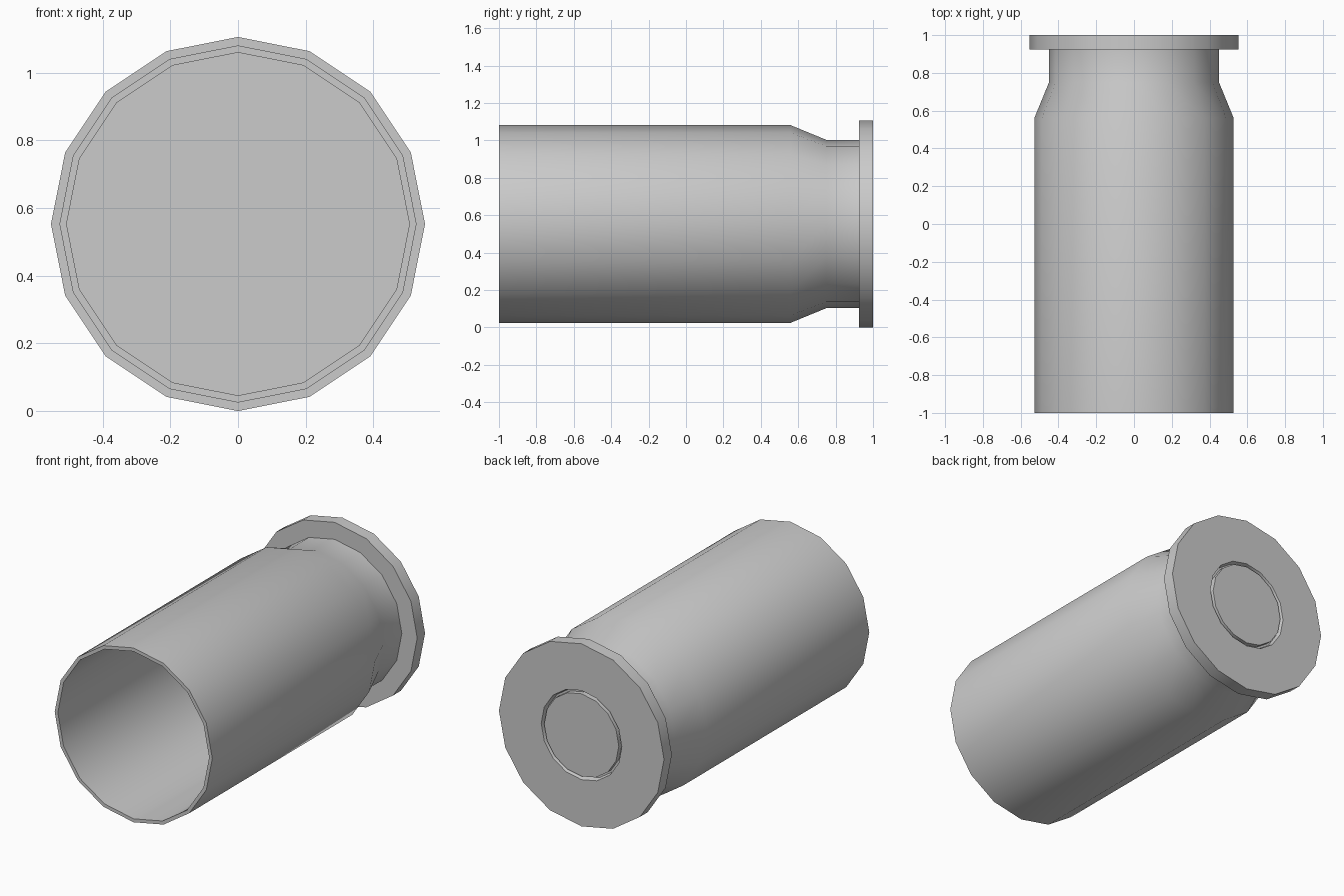
import bpy, bmesh
from math import sin, cos, pi, radians

if "Cube" in bpy.data.objects:
    bpy.data.objects.remove(bpy.data.objects["Cube"])

SIDES = 16
AXIS_Z = 0.553


def lathe(name, profile):
    """Revolve (radius, y) points round the y axis; radius 0 closes an end."""
    bm = bmesh.new()
    rings = []
    for r, y in profile:
        n = SIDES if r else 1
        rings.append([bm.verts.new((r * cos(2 * pi * k / SIDES), y,
                                    AXIS_Z + r * sin(2 * pi * k / SIDES)))
                      for k in range(n)])
    for a, b in zip(rings, rings[1:]):
        if len(a) == 1 or len(b) == 1:
            # flat end cap as one polygon
            bm.faces.new(a if len(b) == 1 else b)
            continue
        for k in range(SIDES):
            j = (k + 1) % SIDES
            bm.faces.new((a[k], a[j], b[j], b[k]))
    for v in [v for v in bm.verts if not v.link_faces]:
        bm.verts.remove(v)
    bmesh.ops.recalc_face_normals(bm, faces=bm.faces)
    mesh = bpy.data.meshes.new(name)
    bm.to_mesh(mesh)
    bm.free()
    ob = bpy.data.objects.new(name, mesh)
    bpy.context.collection.objects.link(ob)
    bpy.ops.object.select_all(action='DESELECT')
    ob.select_set(True)
    bpy.context.view_layer.objects.active = ob
    bpy.ops.object.shade_smooth_by_angle(angle=radians(30))
    return ob


# hollow case: bore, mouth lip, wall, taper, neck, rim and groove in the base
lathe("shell_case", [
    (0, 0.56), (0.507, 0.56), (0.507, -1), (0.528, -1), (0.528, 0.56),
    (0.45, 0.75), (0.45, 0.925), (0.553, 0.925), (0.553, 1),
    (0.27, 1), (0.262, 0.97), (0, 0.97)])

# round cap set into the base, separated from it by the narrow groove
lathe("base_cap", [(0, 0.97), (0.25, 0.97), (0.25, 1), (0, 1)])
